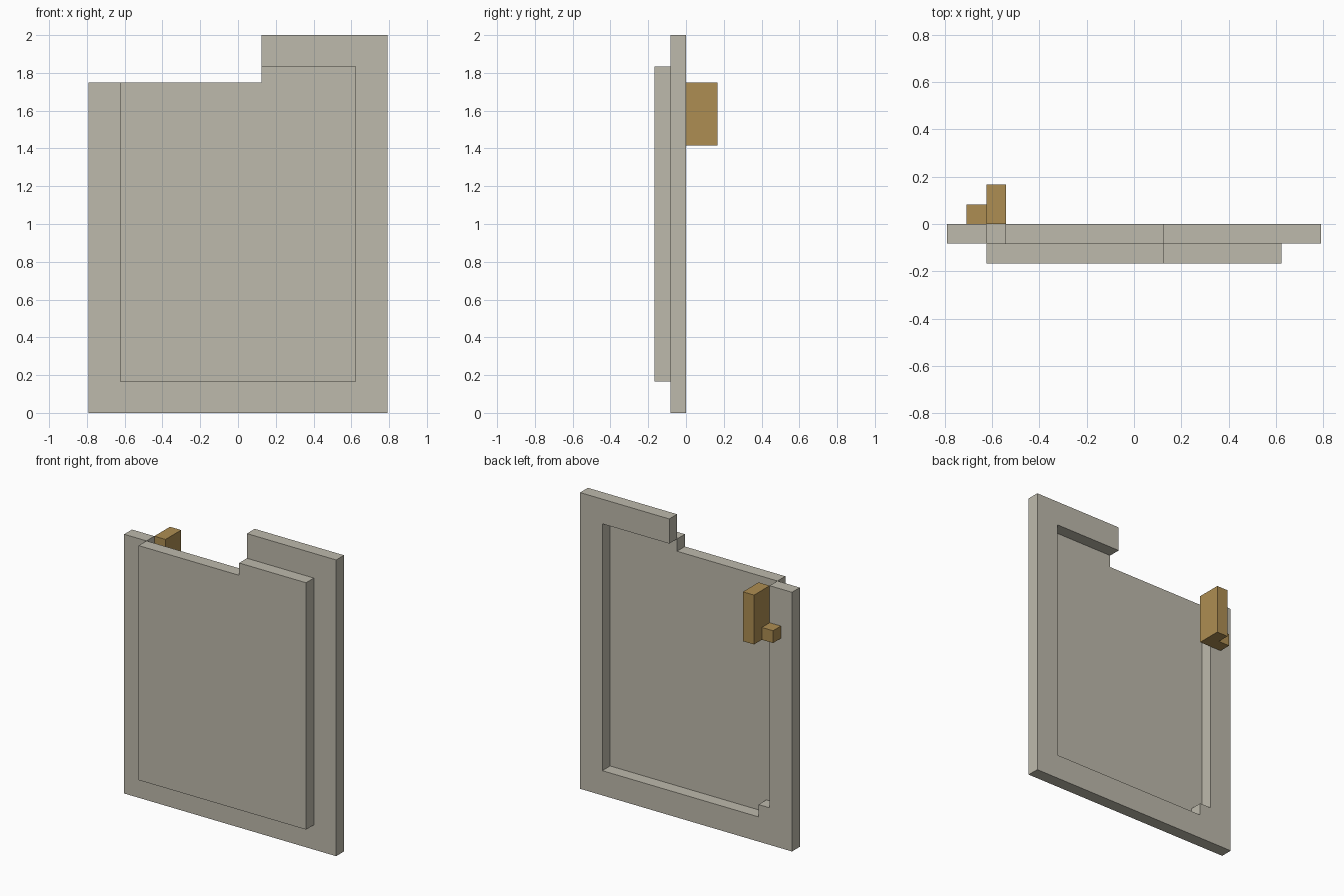
import bpy
import bmesh

cube = bpy.data.objects.get("Cube")
if cube:
    bpy.data.objects.remove(cube, do_unlink=True)

U = 1 / 12      # one grid block
HALF = 9.5      # half the width in blocks


def material(name, rgb):
    m = bpy.data.materials.new(name)
    m.use_nodes = True
    m.diffuse_color = (*rgb, 1)
    bsdf = next(n for n in m.node_tree.nodes if n.type == 'BSDF_PRINCIPLED')
    bsdf.inputs["Base Color"].default_value = (*rgb, 1)
    bsdf.inputs["Roughness"].default_value = 0.8
    return m


def slab(name, outline, y0, y1, mat):
    """Extrude an (x, z) outline, in blocks, from y0 to y1."""
    bm = bmesh.new()
    face = bm.faces.new([bm.verts.new(((x - HALF) * U, y0 * U, z * U)) for x, z in outline])
    new = bmesh.ops.extrude_face_region(bm, geom=[face])["geom"]
    verts = [g for g in new if isinstance(g, bmesh.types.BMVert)]
    bmesh.ops.translate(bm, verts=verts, vec=(0, (y1 - y0) * U, 0))
    bmesh.ops.recalc_face_normals(bm, faces=bm.faces)
    mesh = bpy.data.meshes.new(name)
    bm.to_mesh(mesh)
    bm.free()
    mesh.materials.append(mat)
    obj = bpy.data.objects.new(name, mesh)
    bpy.context.collection.objects.link(obj)
    return obj


def rect(x0, x1, z0, z1):
    return [(x0, z0), (x1, z0), (x1, z1), (x0, z1)]


grey = material("warm grey", (0.515, 0.491, 0.413))
brass = material("brass brown", (0.423, 0.270, 0.084))

# Frame, open at its broken upper corner, with a small inner corner block
slab("door_frame",
     [(0, 0), (19, 0), (19, 24), (11, 24), (11, 22), (17, 22), (17, 2),
      (3, 2), (3, 3), (2, 3), (2, 21), (0, 21)], -1, 0, grey)

# Raised front panel, which leaves a recess at the back
slab("door_panel",
     [(2, 2), (17, 2), (17, 22), (11, 22), (11, 21), (2, 21)], -2, -1, grey)

# Handle on the back
slab("handle_bar", rect(2, 3, 17, 21), 0, 2, brass)
slab("handle_mount", rect(1, 2, 17, 18), 0, 1, brass)
